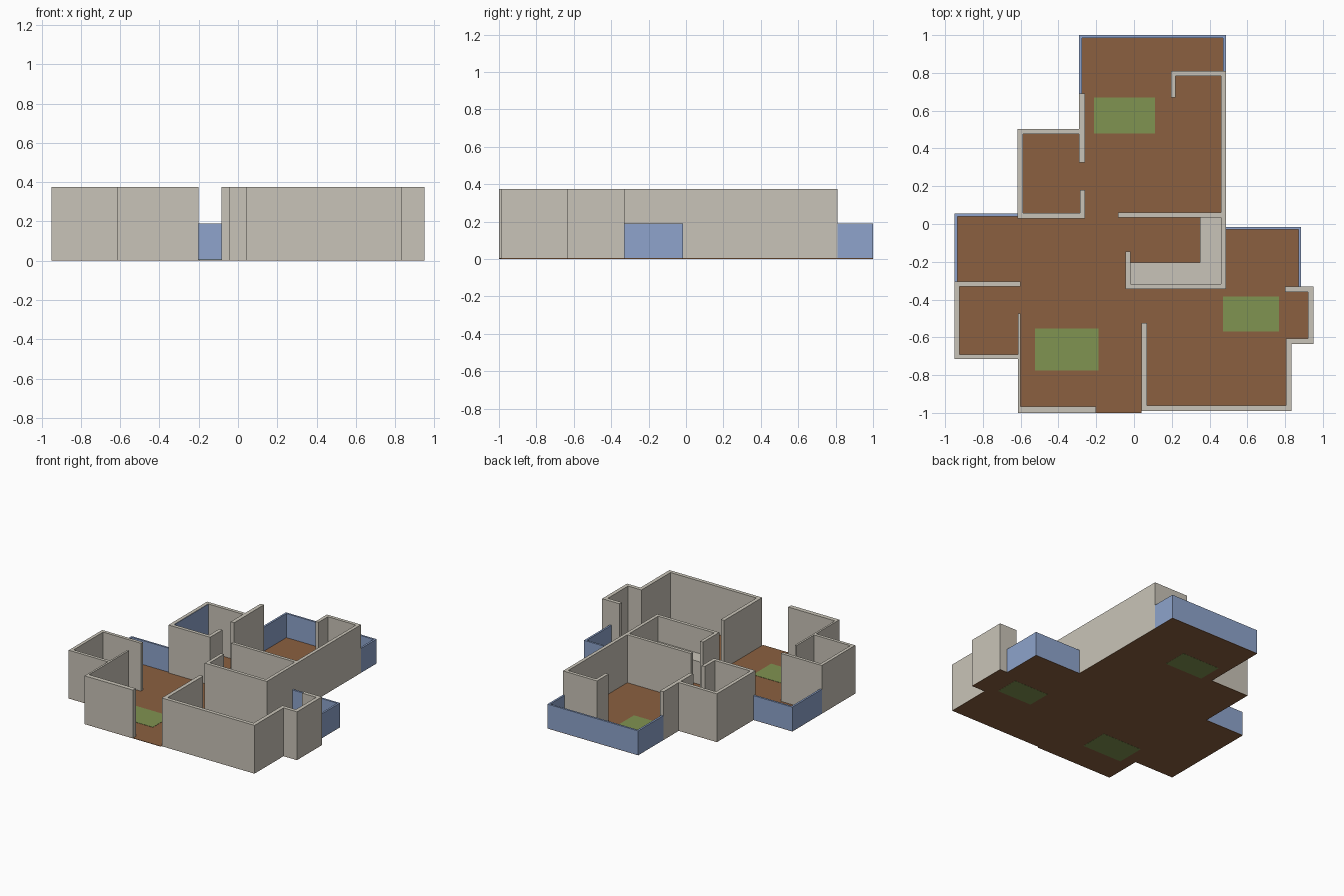
import bpy
import bmesh
from mathutils import Vector

if "Cube" in bpy.data.objects:
    bpy.data.objects.remove(bpy.data.objects["Cube"])


def material(name, rgb):
    def lin(c):
        c /= 255
        return c / 12.92 if c <= 0.04045 else ((c + 0.055) / 1.055) ** 2.4
    m = bpy.data.materials.new(name)
    m.diffuse_color = (*[lin(c) for c in rgb], 1)
    m.use_nodes = True
    m.node_tree.nodes["Principled BSDF"].inputs["Base Color"].default_value = m.diffuse_color
    return m


PLASTER = material("warm grey plaster", (201, 196, 184))
WOOD = material("brown wood", (139, 96, 64))
BLUE = material("blue glass", (142, 164, 204))
GREEN = material("green rug", (128, 147, 81))

FULL, HALF, BASE = 0.375, 0.19, 0.002


def prism(name, outline, z0, z1, mat):
    """Extrude a flat outline between two heights."""
    bm = bmesh.new()
    face = bm.faces.new([bm.verts.new((x, y, z0)) for x, y in outline])
    ext = bmesh.ops.extrude_face_region(bm, geom=[face])
    top = [v for v in ext["geom"] if isinstance(v, bmesh.types.BMVert)]
    bmesh.ops.translate(bm, verts=top, vec=(0, 0, z1 - z0))
    bmesh.ops.recalc_face_normals(bm, faces=bm.faces)
    mesh = bpy.data.meshes.new(name)
    bm.to_mesh(mesh)
    bm.free()
    mesh.materials.append(mat)
    obj = bpy.data.objects.new(name, mesh)
    bpy.context.collection.objects.link(obj)
    return obj


def wall(name, path, thick, height=FULL, mat=PLASTER):
    """Wall along its outer edge; thickness grows to the left of travel."""
    pts = [Vector(p) for p in path]
    normals = []
    for a, b in zip(pts, pts[1:]):
        d = (b - a).normalized()
        normals.append(Vector((-d.y, d.x)))
    inner = []
    for i, p in enumerate(pts):
        n = normals[max(i - 1, 0)].copy()
        if 0 < i < len(pts) - 1:
            n += normals[i]          # right-angle mitre
        inner.append(p + n * thick)
    prism(name, pts + inner[::-1], BASE, height, mat)


def rect(x0, x1, y0, y1):
    return [(x0, y0), (x1, y0), (x1, y1), (x0, y1)]


# Floor slab
prism("floor", [(-0.29, 1), (-0.29, 0.503), (-0.617, 0.503), (-0.617, 0.055),
                (-0.95, 0.055), (-0.95, -0.715), (-0.615, -0.715), (-0.615, -1),
                (0.04, -1), (0.04, -0.99), (0.835, -0.99), (0.835, -0.635),
                (0.95, -0.635), (0.95, -0.33), (0.885, -0.33), (0.885, -0.015),
                (0.487, -0.015), (0.487, 1)], 0.001, 0.004, WOOD)

# Rugs, visible from both sides of the floor
for i, r in enumerate([(-0.213, 0.11, 0.48, 0.67), (-0.525, -0.187, -0.775, -0.553),
                       (0.47, 0.767, -0.57, -0.383)]):
    prism(f"rug_{i + 1}", rect(*r), 0, 0.006, GREEN)

# Full-height walls
wall("main_and_kitchen_wall", [(-0.045, -0.145), (-0.045, -0.343), (0.487, -0.343),
                               (0.487, 0.81), (0.195, 0.81), (0.195, 0.67)], 0.026)
wall("kitchen_back_wall", [(-0.085, 0.035), (0.461, 0.035)], 0.025)
wall("bathroom_wall", [(-0.29, 0.503), (-0.617, 0.503), (-0.617, 0.03),
                       (-0.26, 0.03), (-0.26, 0.18)], 0.027)
wall("bedroom_partition", [(-0.26, 0.325), (-0.26, 0.69)], 0.03)
wall("west_room_wall", [(-0.6, -0.305), (-0.95, -0.305), (-0.95, -0.715),
                        (-0.615, -0.715)], 0.025)
wall("living_side_wall", [(-0.615, -0.475), (-0.615, -0.965)], 0.015)
wall("living_front_wall", [(-0.615, -1), (-0.2, -1)], 0.035)
wall("east_room_wall", [(0.04, -0.525), (0.04, -0.99), (0.835, -0.99), (0.835, -0.635),
                        (0.95, -0.635), (0.95, -0.33), (0.8, -0.33)], 0.029)

# Half-height balcony railings
wall("north_balcony_rail", [(0.487, 0.81), (0.487, 1), (-0.29, 1), (-0.29, 0.69)],
     0.015, HALF, BLUE)
wall("west_balcony_rail", [(-0.617, 0.055), (-0.95, 0.055), (-0.95, -0.305)],
     0.015, HALF, BLUE)
wall("east_balcony_rail", [(0.885, -0.33), (0.885, -0.015), (0.487, -0.015)],
     0.015, HALF, BLUE)

# Blue panel lining the bathroom's outer wall
prism("bathroom_panel", rect(-0.591, -0.588, 0.057, 0.476), BASE, FULL - 0.002, BLUE)

# L-shaped kitchen counter
prism("kitchen_counter", [(-0.019, -0.317), (0.461, -0.317), (0.461, 0.035), (0.35, 0.035),
                          (0.35, -0.205), (-0.019, -0.205)], BASE, 0.18, PLASTER)
